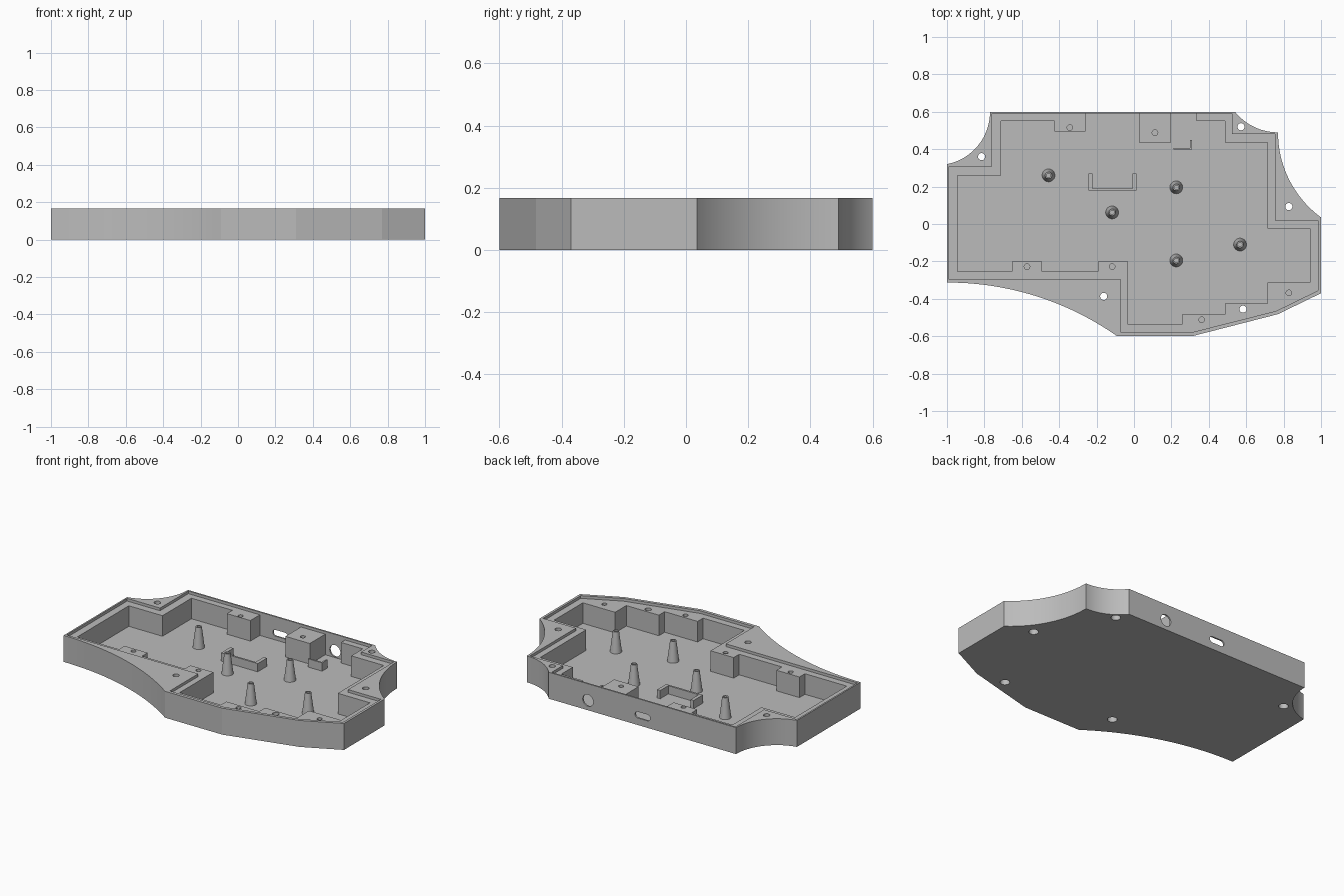
import bpy, bmesh, math
from mathutils import Vector, Matrix

cube = bpy.data.objects.get("Cube")
if cube:
    bpy.data.objects.remove(cube, do_unlink=True)

TOP, SHELF, FLOOR = 0.167, 0.15, 0.02

grey = bpy.data.materials.new("plain grey")
grey.use_nodes = True
COLOUR = (0.5, 0.5, 0.5, 1)
grey.diffuse_color = COLOUR
grey.node_tree.nodes["Principled BSDF"].inputs["Base Color"].default_value = COLOUR


def finish(name, bm):
    bmesh.ops.recalc_face_normals(bm, faces=bm.faces)
    mesh = bpy.data.meshes.new(name)
    bm.to_mesh(mesh)
    bm.free()
    mesh.materials.append(grey)
    ob = bpy.data.objects.new(name, mesh)
    bpy.context.collection.objects.link(ob)
    return ob


def smooth(ob):
    bpy.ops.object.select_all(action='DESELECT')
    ob.select_set(True)
    bpy.context.view_layer.objects.active = ob
    bpy.ops.object.shade_smooth_by_angle(angle=math.radians(10))


def prism(name, points, z0, z1):
    """Extrude a flat outline between two heights."""
    bm = bmesh.new()
    face = bm.faces.new([bm.verts.new((x, y, z0)) for x, y in points])
    out = bmesh.ops.extrude_face_region(bm, geom=[face])
    top = [v for v in out["geom"] if isinstance(v, bmesh.types.BMVert)]
    bmesh.ops.translate(bm, verts=top, vec=(0, 0, z1 - z0))
    return finish(name, bm)


def arc(a, b, sag, steps=24):
    """Points of a circular arc from a to b, bowed to the left by sag."""
    a, b = Vector(a), Vector(b)
    half = (b - a).length / 2
    radius = (half * half + sag * sag) / (2 * sag)
    along = (b - a).normalized()
    side = Vector((-along.y, along.x))
    centre = (a + b) / 2 + side * (sag - radius)
    sweep = math.asin(half / radius)
    result = []
    for i in range(steps + 1):
        t = sweep * (2 * i / steps - 1)
        result.append(centre + along * radius * math.sin(t) + side * radius * math.cos(t))
    return result


def round_path(x, y, r, steps=48):
    return [(x + r * math.cos(math.tau * i / steps), y + r * math.sin(math.tau * i / steps))
            for i in range(steps)]


def stairs(corners):
    """Right-angled outline: each corner keeps the y of the one before it."""
    path = []
    for i, (x, y) in enumerate(corners):
        path += [(x, y), (corners[(i + 1) % len(corners)][0], y)]
    return path


def cut(target, cutter):
    cutter.hide_render = True
    mod = target.modifiers.new("cut", 'BOOLEAN')
    mod.operation = 'DIFFERENCE'
    mod.solver = 'EXACT'
    mod.object = cutter
    bpy.context.view_layer.objects.active = target
    bpy.ops.object.modifier_apply(modifier=mod.name)
    bpy.data.objects.remove(cutter, do_unlink=True)


# Tray body with scooped corners (clockwise, so hollows bow inward with a negative left side)
def scoop(a, b, sag):
    return list(reversed(arc(b, a, sag)))


outline = scoop((0.54, 0.6), (0.77, 0.49), 0.029)
outline += scoop((0.77, 0.49), (1, 0.035), 0.061)[1:]
outline += [(1, -0.37), (0.77, -0.482), (0.31, -0.6)]
outline += scoop((-0.09, -0.6), (-1, -0.313), 0.074)
outline += scoop((-1, 0.32), (-0.77, 0.6), 0.065)
tray = prism("tray", outline, 0, TOP)

# Shallow ledge for a lid
ledge = [(-0.76, 0.59), (0.525, 0.59), (0.525, 0.48), (0.755, 0.48), (0.755, 0.02),
         (0.985, 0.02), (0.985, -0.355), (0.76, -0.465), (0.305, -0.58), (-0.07, -0.58),
         (-0.07, -0.297), (-0.99, -0.297), (-0.99, 0.307), (-0.76, 0.307)]
cut(tray, prism("ledge_cutter", ledge, SHELF, TOP + 0.1))

# Deep stepped cavity, leaving the screw bosses standing
cavity = [(-0.71, 0.55), (-0.425, 0.495), (-0.26, 0.59), (0.027, 0.435), (0.197, 0.59),
          (0.335, 0.55), (0.487, 0.435), (0.715, -0.025), (0.94, -0.313), (0.715, -0.425),
          (0.487, -0.483), (0.257, -0.537), (-0.032, -0.2), (-0.193, -0.255),
          (-0.492, -0.2), (-0.653, -0.255), (-0.945, 0.26)]
cut(tray, prism("cavity_cutter", stairs(cavity), FLOOR, TOP + 0.1))

# Through holes with wider recesses underneath
for x, y in [(-0.815, 0.36), (0.572, 0.52), (0.828, 0.093), (-0.162, -0.387), (0.583, -0.455)]:
    cut(tray, prism("hole_cutter", round_path(x, y, 0.019), -0.1, TOP + 0.1))
    cut(tray, prism("recess_cutter", round_path(x, y, 0.028), -0.1, 0.06))

# Blind pilot holes in the bosses
for x, y in [(-0.343, 0.515), (0.112, 0.488), (-0.572, -0.228), (-0.117, -0.228),
             (0.362, -0.512), (0.828, -0.368)]:
    cut(tray, prism("pilot_cutter", round_path(x, y, 0.015), 0.05, TOP + 0.1))


# Socket openings in the back wall: one round, one slot
def wall_opening(x, z, radius, stretch):
    path = [(px + math.copysign(stretch, px), pz) for px, pz in round_path(0, 0, radius)]
    ob = prism("opening_cutter", path, -0.02, 0.02)
    ob.data.transform(Matrix.Translation((x, 0.595, z)) @ Matrix.Rotation(math.pi / 2, 4, 'X'))
    cut(tray, ob)


wall_opening(0.265, 0.062, 0.037, 0)
wall_opening(-0.117, 0.064, 0.02, 0.033)
smooth(tray)

# Tapered standoffs with a small bore
profile = [(0.035, FLOOR - 0.005), (0.018, SHELF), (0.011, SHELF), (0.011, 0.1), (0, 0.1)]
for n, (x, y) in enumerate([(-0.457, 0.26), (0.226, 0.196), (-0.117, 0.062),
                            (0.567, -0.11), (0.226, -0.195)]):
    bm = bmesh.new()
    verts = [bm.verts.new((r, 0, z)) for r, z in profile]
    edges = [bm.edges.new(pair) for pair in zip(verts, verts[1:])]
    bmesh.ops.spin(bm, geom=verts + edges, cent=(0, 0, 0), axis=(0, 0, 1),
                   angle=math.tau, steps=48, use_merge=True)
    bmesh.ops.remove_doubles(bm, verts=bm.verts, dist=0.0001)
    bmesh.ops.translate(bm, verts=bm.verts, vec=(x, y, 0))
    smooth(finish(f"standoff_{n + 1}", bm))

# Low brackets that locate loose parts
u_path = [(-0.243, 0.27), (-0.243, 0.178), (0.013, 0.178), (0.013, 0.27), (-0.009, 0.27),
          (-0.009, 0.19), (-0.221, 0.19), (-0.221, 0.27)]
l_path = [(0.21, 0.397), (0.31, 0.397), (0.31, 0.45), (0.3, 0.45), (0.3, 0.407), (0.21, 0.407)]
prism("u_bracket", u_path, FLOOR - 0.005, 0.072)
prism("l_bracket", l_path, FLOOR - 0.005, 0.072)
